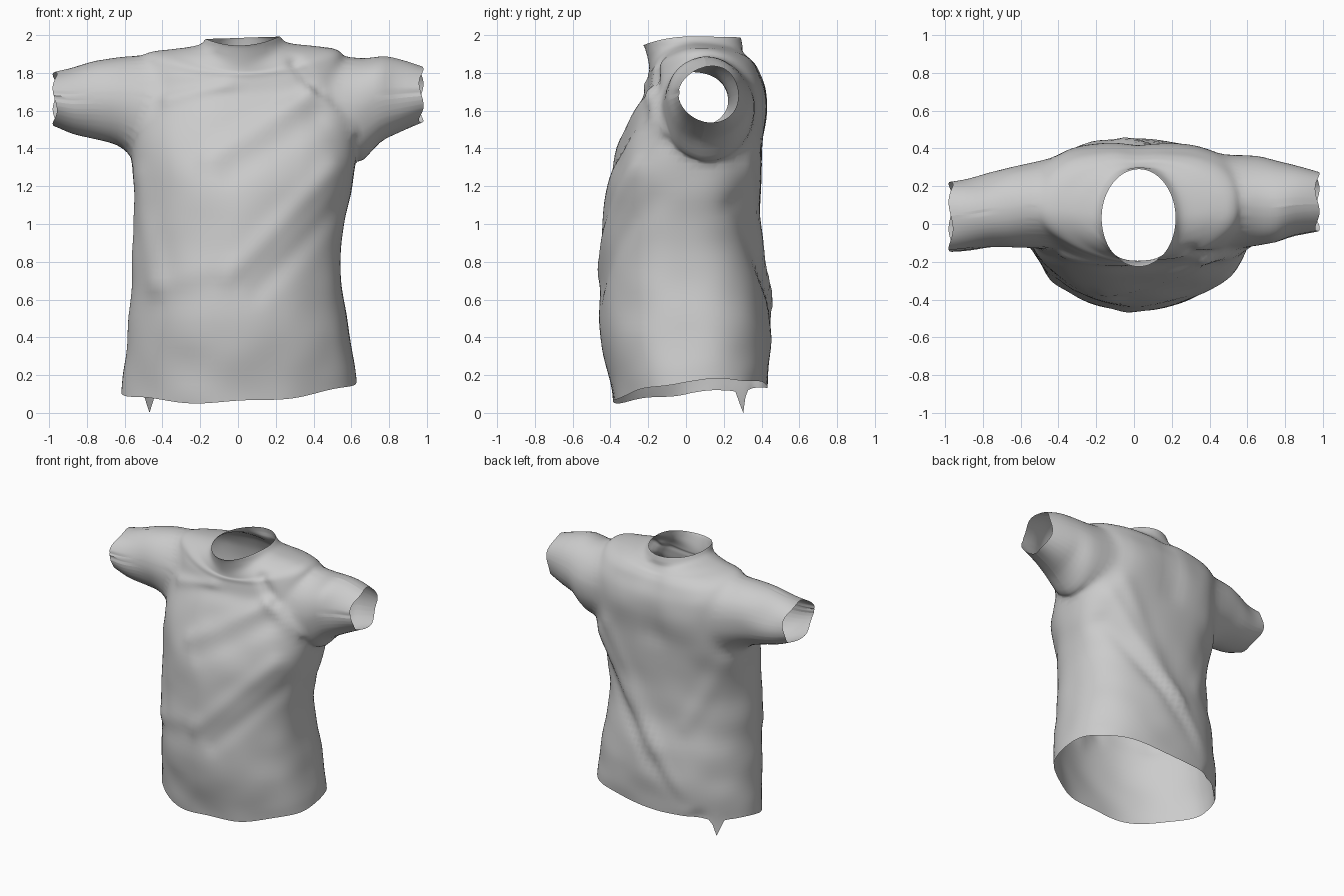
import bpy, bmesh, math
from mathutils import Vector, noise

if "Cube" in bpy.data.objects:
    bpy.data.objects.remove(bpy.data.objects["Cube"])

SEG, SUB = 112, 5

# Torso outline per height: z, left x, right x, front y, back y
TORSO = [
    (.10, -.615, .63, -.39, .43), (.22, -.605, .62, -.41, .44),
    (.40, -.585, .59, -.45, .45), (.60, -.57, .56, -.455, .435),
    (.80, -.56, .545, -.45, .40), (1.0, -.55, .565, -.44, .39),
    (1.2, -.55, .60, -.415, .395), (1.4, -.56, .62, -.35, .41),
    (1.6, -.56, .60, -.27, .43), (1.75, -.55, .59, -.215, .42),
    (1.86, -.53, .57, -.20, .385), (1.91, -.47, .53, -.20, .355),
    (1.932, -.34, .42, -.195, .33), (1.952, -.21, .27, -.20, .305),
    (1.985, -.17, .22, -.225, .29)]

# Sleeves: armhole ellipse, then rings of x, centre y, centre z, y radius, z radius
SLEEVES = [
    ((.11, 1.62, .24, .265),
     [(-.64, .09, 1.655, .215, .23), (-.75, .075, 1.655, .20, .205),
      (-.87, .055, 1.65, .19, .175), (-.97, .045, 1.66, .185, .145)]),
    ((.12, 1.61, .25, .275),
     [(.66, .12, 1.61, .235, .275), (.75, .115, 1.66, .215, .23),
      (.85, .125, 1.675, .185, .195), (.97, .125, 1.685, .155, .15)])]

# Cloth folds: side (-1 front, 1 back), start x, z, end x, z, width, height
FOLDS = [
    (-1, -.42, .68, -.54, 1.25, .055, .017), (-1, -.42, .68, -.05, .78, .06, .01),
    (-1, -.05, .72, .50, 1.30, .055, .018), (-1, .10, .64, .58, 1.14, .055, -.016),
    (-1, -.15, 1.35, .38, 1.68, .05, .022), (-1, -.05, 1.26, .42, 1.56, .055, -.014),
    (-1, .38, 1.70, .60, 1.50, .04, .024), (-1, -.38, 1.66, -.05, 1.73, .035, .018),
    (-1, .30, 1.85, .42, 1.70, .035, -.025),
    (1, .48, 1.30, -.30, .20, .055, .022), (1, .50, 1.10, -.35, .15, .055, -.022),
    (1, .40, 1.40, -.05, .60, .06, .016), (1, .02, 1.85, .0, 1.45, .08, -.018),
    (1, -.50, 1.30, -.25, .80, .06, .012)]


def catmull(p0, p1, p2, p3, t):
    """Smooth in-between of four rows."""
    return [.5 * (2*b + (c-a)*t + (2*a-5*b+4*c-d)*t*t + (3*b-a-3*c+d)*t**3)
            for a, b, c, d in zip(p0, p1, p2, p3)]


def resample(rows, sub):
    ext = [rows[0]] + rows + [rows[-1]]
    out = [catmull(*ext[i:i+4], s / sub) for i in range(len(rows)-1) for s in range(sub)]
    return out + [list(rows[-1])]


def ramp(v, a, b):
    t = min(1, max(0, (v-a)/(b-a)))
    return t*t*(3-2*t)


def torso_point(row, a):
    z, xl, xr, yf, yb = row
    c, s = math.cos(a), math.sin(a)
    # boxier chest and shoulder blades, round waist and neck, fuller on the right
    chest = ramp(z, 1.0, 1.4) * (1 - ramp(z, 1.75, 1.94))
    full = (.35 + .5*chest if s > 0 else -.03 + .4*chest) + .22*c
    n = 2 + full * (1 - ramp(z, 1.86, 1.95))
    x = (xl+xr)/2 + (xr-xl)/2 * math.copysign(abs(c)**(2/n), c)
    y = (yf+yb)/2 + (yb-yf)/2 * math.copysign(abs(s)**(2/n), s)
    # slanted hem with a hanging tail at the back left
    k = max(0, 1 - (z-.1)/.4)
    hem = .0 + .03*x/.6 + .04*y/.4 + .035*c*c + .006*math.sin(7*a)
    tail = .12 * math.exp(-((a-2.42)/.06)**2) * max(0, 1-(z-.1)/.1)
    # shoulders roll down to chest and back; collar dips at the front
    roll = ramp(z, 1.55, 1.87) * (1 - ramp(z, 1.925, 1.985))
    top = max(0, (z-1.85)/.135)
    z += k*hem - tail + top*(.035*x - .04*max(0, -s)**2)
    z -= roll * (.10 if s < 0 else .045) * s*s
    return Vector((x, y, z))


bm = bmesh.new()

# Torso and shoulders
rings = [[bm.verts.new(torso_point(r, 2*math.pi*j/SEG)) for j in range(SEG)]
         for r in resample(TORSO, SUB)]
for lo, hi in zip(rings, rings[1:]):
    for j in range(SEG):
        k = (j+1) % SEG
        bm.faces.new((lo[j], lo[k], hi[k], hi[j]))

# Sleeves grown out of cut armholes
for (cy, cz, ry, rz), rows in SLEEVES:
    side = math.copysign(1, rows[0][0])

    def inside(p):
        return p.x*side > .3 and ((p.y-cy)/ry)**2 + ((p.z-cz)/rz)**2 < 1

    cut = [f for f in bm.faces if inside(f.calc_center_median())]
    bmesh.ops.delete(bm, geom=cut, context='FACES')
    edges = [e for e in bm.edges if e.is_boundary
             and all(v.co.x*side > .3 and 1.25 < v.co.z < 1.93 for v in e.verts)]
    loop = {v for e in edges for v in e.verts}
    angle = {}
    for v in loop:
        a = math.atan2((v.co.z-cz)/rz, (v.co.y-cy)/ry)
        angle[v] = a
        v.co.y, v.co.z = cy + ry*math.cos(a), cz + rz*math.sin(a)
    pairs = [(e.link_loops[0].vert, e.link_loops[0].link_loop_next.vert) for e in edges]
    seam = {v: v.co.copy() for v in loop}
    prev = {v: v for v in loop}
    fine = resample(rows, 3)
    for t in (.33, .67):
        new = {v: bm.verts.new(seam[v].lerp(Vector((
            rows[0][0], rows[0][1] + rows[0][3]*math.cos(angle[v]),
            rows[0][2] + rows[0][4]*math.sin(angle[v]))), t)) for v in loop}
        for a, b in pairs:
            bm.faces.new((prev[b], prev[a], new[a], new[b]))
        prev = new
    for i, (x, y, z, r, h) in enumerate(fine):
        new = {}
        for v in loop:
            a = angle[v]
            wave = 1 + .02*math.sin(3*a + i*.5)
            end = .012*math.sin(4*a) * (i / (len(fine)-1))
            new[v] = bm.verts.new((x+end, y + r*wave*math.cos(a), z + h*wave*math.sin(a)))
        for a, b in pairs:
            bm.faces.new((prev[b], prev[a], new[a], new[b]))
        prev = new

# Soften the armhole seams
near = [v for v in bm.verts if .36 < abs(v.co.x) < .72 and 1.2 < v.co.z and not v.is_boundary]
for _ in range(4):
    bmesh.ops.smooth_vert(bm, verts=near, factor=.5, use_axis_x=True, use_axis_y=True, use_axis_z=True)

# Folds and slight wrinkling pushed along the surface direction
bm.normal_update()
moves = []
for v in bm.verts:
    p, n = v.co, v.normal
    d = .012 * noise.noise(Vector((p.x*4, p.y*4, p.z*5)))
    for side, x0, z0, x1, z1, w, h in FOLDS:
        facing = min(1, max(0, n.y*side)*2)
        if facing and abs(p.x) < .62:
            ex, ez = x1-x0, z1-z0
            t = min(1, max(0, ((p.x-x0)*ex + (p.z-z0)*ez) / (ex*ex+ez*ez)))
            dist = math.hypot(p.x-x0-t*ex, p.z-z0-t*ez)
            d += facing * h * math.exp(-(dist/w)**2)
    moves.append((v, n * d * (.3 if p.z > 1.93 else .85)))
for v, m in moves:
    v.co += m

# Rest the lowest point on the ground
low = min(v.co.z for v in bm.verts)
for v in bm.verts:
    v.co.z -= low * max(0, 1 - v.co.z/2)

mesh = bpy.data.meshes.new("shirt")
bm.to_mesh(mesh)
bm.free()
shirt = bpy.data.objects.new("shirt", mesh)
bpy.context.collection.objects.link(shirt)
bpy.context.view_layer.objects.active = shirt
shirt.select_set(True)
bpy.ops.object.shade_smooth_by_angle(angle=math.radians(50))
